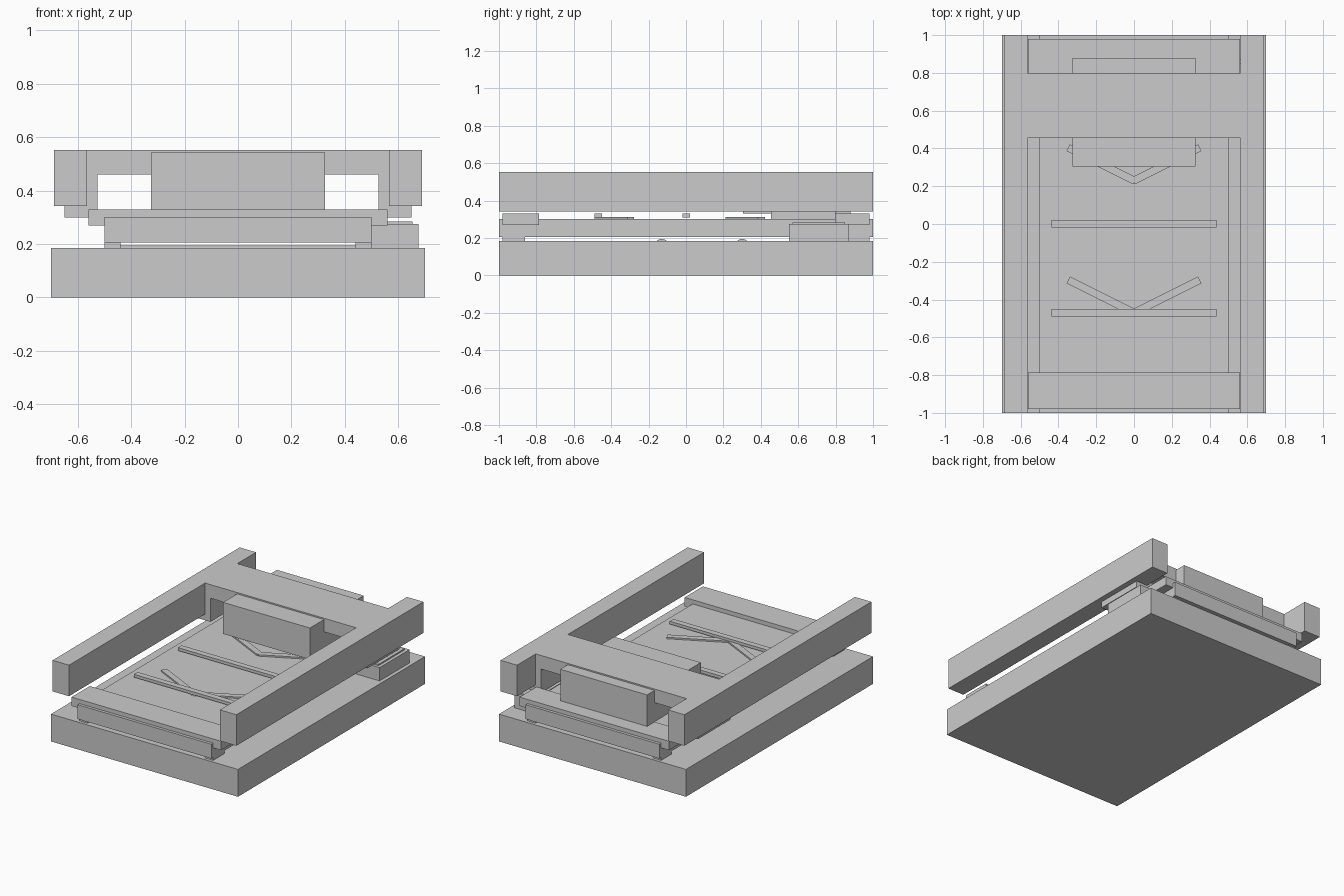
import bpy
import math

if "Cube" in bpy.data.objects:
    bpy.data.objects.remove(bpy.data.objects["Cube"])


def box(name, x, y, z, rot=0.0):
    """Box from (min, max) extents, optionally turned about its vertical axis."""
    bpy.ops.mesh.primitive_cube_add(size=1, location=[(a + b) / 2 for a, b in (x, y, z)],
                                    rotation=(0, 0, rot))
    o = bpy.context.object
    o.name = name
    o.scale = [b - a for a, b in (x, y, z)]
    return o


# Base slab and print bed
box("base", (-0.7, 0.7), (-1, 1), (0, 0.185))
box("bed", (-0.5, 0.5), (-1, 1), (0.205, 0.302))

# Clamp bars at both ends of the bed
box("front_clamp", (-0.56, 0.56), (-0.98, -0.785), (0.27, 0.33))
box("back_clamp", (-0.56, 0.56), (0.8, 0.98), (0.27, 0.33))

# Paired parts: side rails, bridge legs, bed feet
for side, s in (("left", -1), ("right", 1)):
    def span(a, b):
        return tuple(sorted((s * a, s * b)))
    box(side + "_rail", span(0.565, 0.688), (-1, 1), (0.342, 0.552))
    box(side + "_bridge_leg", span(0.525, 0.65), (0.455, 0.8), (0.30, 0.55))
    box(side + "_front_foot", span(0.44, 0.5), (-0.98, -0.86), (0.185, 0.205))
    box(side + "_back_foot", span(0.44, 0.5), (0.87, 0.98), (0.185, 0.205))

# Bridge and carriage
box("bridge", (-0.6, 0.6), (0.455, 0.8), (0.46, 0.552))
box("carriage", (-0.325, 0.325), (0.305, 0.88), (0.33, 0.543))

# Straight bars over the bed
for i, y in enumerate((-0.47, 0.002)):
    box("cross_bar_%d" % i, (-0.437, 0.437), (y - 0.02, y + 0.02), (0.31, 0.33))

# Chevrons made of two slanted strips
for i, y in enumerate((-0.384, 0.316)):
    for s in (-1, 1):
        cx = s * 0.172
        box("chevron_strip_%d" % i, (cx - 0.197, cx + 0.197), (y - 0.02, y + 0.02),
            (0.303, 0.313), s * math.radians(26.5))

# Rollers sunk into the base
for i, y in enumerate((-0.13, 0.3)):
    bpy.ops.mesh.primitive_cylinder_add(vertices=24, radius=0.04, depth=0.95,
                                        location=(0, y, 0.155),
                                        rotation=(0, math.pi / 2, 0))
    bpy.context.object.name = "roller_%d" % i
    bpy.ops.object.shade_smooth_by_angle()

# Control box with a thin panel
box("control_box", (0.5, 0.675), (0.55, 0.87), (0.185, 0.275))
box("control_panel", (0.525, 0.653), (0.57, 0.85), (0.275, 0.284))
